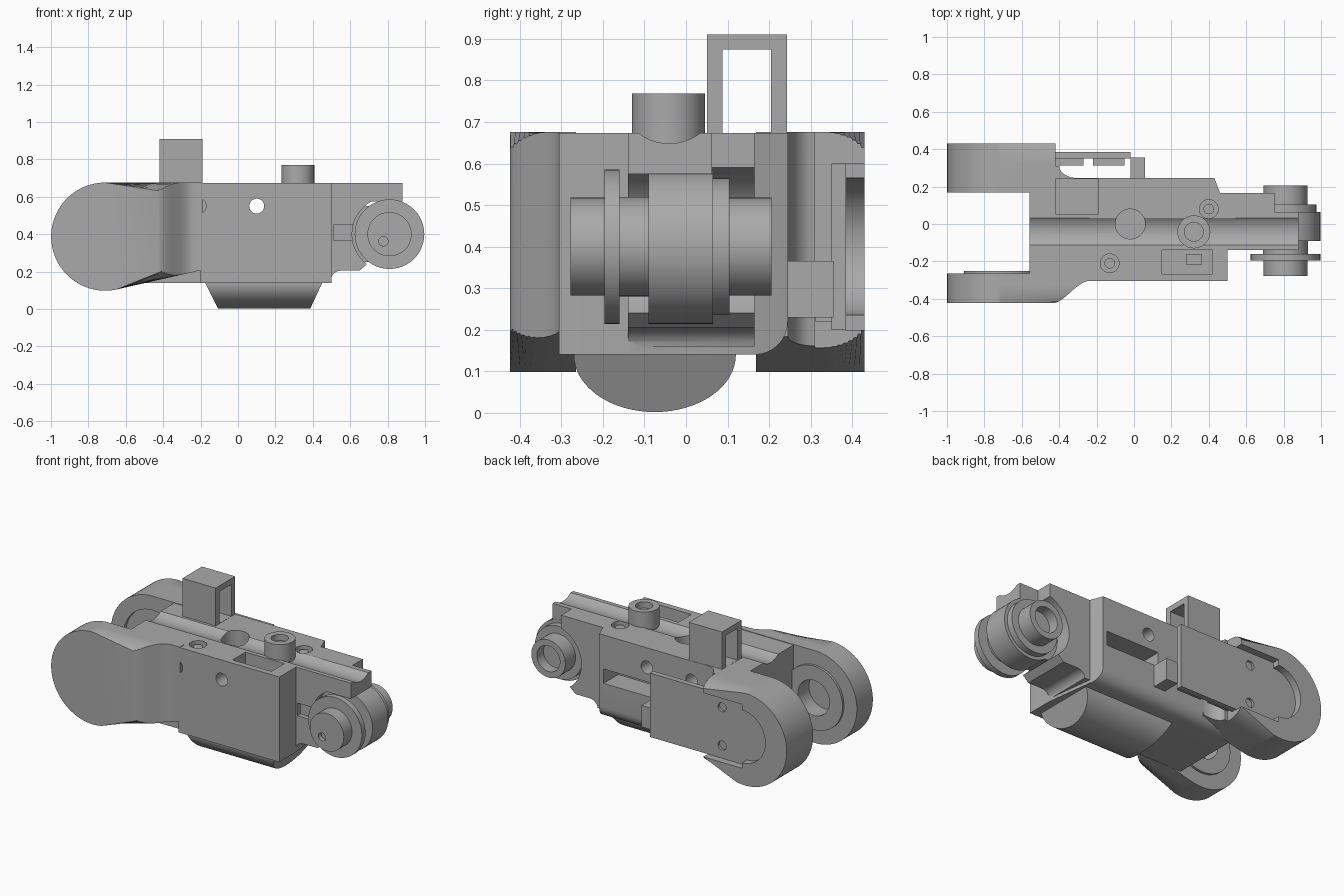
import bpy, bmesh
from math import sin, cos, pi
from mathutils import Vector

cube = bpy.data.objects.get("Cube")
if cube:
    bpy.data.objects.remove(cube, do_unlink=True)

grey = bpy.data.materials.new("plain grey")
grey.use_nodes = True
grey.diffuse_color = (0.4, 0.4, 0.4, 1)
grey.node_tree.nodes["Principled BSDF"].inputs["Base Color"].default_value = (0.4, 0.4, 0.4, 1)

# Maps a 2D profile point plus a depth to 3D for each extrusion axis
PLACE = {"x": lambda p, d: Vector((d, p[0], p[1])),
         "y": lambda p, d: Vector((p[0], d, p[1])),
         "z": lambda p, d: Vector((p[0], p[1], d))}


def prism(name, pts, axis, a, b, bevel=0, segs=8):
    """Extrude a profile from a to b; bevel rounds the rim at b."""
    bm = bmesh.new()
    lo = [bm.verts.new(PLACE[axis](p, a)) for p in pts]
    hi = [bm.verts.new(PLACE[axis](p, b)) for p in pts]
    bm.faces.new(lo)
    cap = bm.faces.new(hi)
    n = len(pts)
    for i in range(n):
        j = (i + 1) % n
        bm.faces.new((lo[i], lo[j], hi[j], hi[i]))
    if bevel:
        bmesh.ops.bevel(bm, geom=list(cap.edges), offset=bevel, segments=segs,
                        affect="EDGES", profile=0.5)
    bmesh.ops.recalc_face_normals(bm, faces=bm.faces)
    mesh = bpy.data.meshes.new(name)
    bm.to_mesh(mesh)
    bm.free()
    mesh.materials.append(grey)
    ob = bpy.data.objects.new(name, mesh)
    bpy.context.collection.objects.link(ob)
    return ob


def arc(cx, cy, rx, ry, a0, a1, n=16):
    return [(cx + rx * cos(pi * (a0 + (a1 - a0) * i / n) / 180),
             cy + ry * sin(pi * (a0 + (a1 - a0) * i / n) / 180)) for i in range(n + 1)]


def disc(name, c, r, axis, a, b, bevel=0, segs=1):
    return prism(name, arc(c[0], c[1], r, r, 0, 360, 48)[:-1], axis, a, b, bevel, segs)


def box(name, x, y, z):
    return prism(name, [(x[0], y[0]), (x[1], y[0]), (x[1], y[1]), (x[0], y[1])], "z", *z)


def combine(ob, op, *others):
    """Apply a boolean with each helper solid, then discard the helper."""
    bpy.context.view_layer.objects.active = ob
    for other in others:
        mod = ob.modifiers.new("cut", "BOOLEAN")
        mod.operation, mod.object, mod.solver = op, other, "EXACT"
        bpy.ops.object.modifier_apply(modifier=mod.name)
        bpy.data.objects.remove(other, do_unlink=True)
    return ob


TOP = 0.673
PIVOT = (0.81, 0.40)
EYE = (-0.71, 0.387)

# Main body: plan outline trimmed by a cross-section with a rounded lower back edge
plan = [(-0.56, -0.265), (-0.2, -0.265), (-0.2, -0.305), (0.5, -0.305), (0.5, -0.14),
        (0.46, 0.165), (0.43, 0.245), (-0.56, 0.245)]
section = [(-0.4, TOP), (-0.4, 0.14)] + arc(0.165, 0.22, 0.08, 0.08, -90, 0, 8) + [(0.245, TOP)]
body = prism("body", plan, "z", 0.05, 0.8)
combine(body, "INTERSECT", prism("section", section, "x", -0.8, 0.8))

# Arm reaching to the pivot, hollowed round it, then the top rail
arm_profile = [(0.4, TOP), (0.4, 0.16)] + arc(0.55, 0.15, 0.055, 0.055, 170, 90, 6) + \
    [(0.65, 0.205), (0.7, 0.25), (0.75, 0.3), (0.75, TOP)]
arm = prism("arm", arm_profile, "y", -0.14, 0.165)
combine(arm, "DIFFERENCE", disc("hollow", PIVOT, 0.2, "y", -0.3, 0.3),
        box("arm_slot", (0.51, 0.72), (-0.2, -0.11), (0.37, 0.45)))
combine(body, "UNION", arm, box("rail", (0.45, 0.88), (-0.14, 0.063), (0.575, TOP)))

# Grooves, holes and pockets in the body
combine(body, "DIFFERENCE",
        disc("groove", (-0.04, 0.768), 0.12, "x", -0.9, 1.1),
        disc("round_pocket", (-0.02, 0.0), 0.08, "z", 0.57, 0.8),
        box("top_pocket", (0.15, 0.42), (-0.268, -0.14), (0.5, 0.8)),
        box("back_slot", (0.03, 0.4), (0.1, 0.4), (0.37, 0.46)),
        disc("through_hole", (0.1, 0.55), 0.04, "y", -0.5, 0.5),
        disc("front_hole", (-0.21, 0.55), 0.04, "y", -0.5, -0.2),
        disc("back_hole", (-0.21, 0.55), 0.04, "y", 0.15, 0.5))
for x, y in ((0.4, 0.08), (-0.13, -0.21)):
    combine(body, "DIFFERENCE", disc("screw_hole", (x, y), 0.05, "z", 0.63, 0.8))
    disc("screw", (x, y), 0.028, "z", 0.6, 0.66)
box("pocket_insert", (0.28, 0.36), (-0.22, -0.16), (0.49, 0.58))

# Belly: half-ellipse trough with slanted ends
belly = prism("belly", arc(-0.075, 0.14, 0.195, 0.138, 180, 360, 32) + [(0.12, 0.16), (-0.27, 0.16)],
              "x", -0.4, 0.7)
combine(belly, "INTERSECT", prism("slant", [(-0.18, 0.15), (-0.105, 0.0), (0.385, 0.0), (0.455, 0.15)],
                                  "y", -0.5, 0.5))

# Ears: one rounded side profile, trimmed in plan
ear_profile = arc(EYE[0], EYE[1], 0.289, 0.289, 90, 282, 40) + [(0.0, 0.252), (0.0, 0.676)]
front_ear = prism("front_ear", ear_profile, "y", -0.265, -0.423, 0.095)
curve = []
for i in range(17):
    t = i / 16
    curve.append((-0.44 + 0.2 * t, -0.425 + 0.12 * t * t * (3 - 2 * t)))
combine(front_ear, "INTERSECT",
        prism("front_plan", [(-1.1, -0.2), (-1.1, -0.425)] + curve + [(-0.19, -0.305), (-0.19, -0.2)],
              "z", 0, 1))
combine(front_ear, "UNION", disc("boss", EYE, 0.2, "y", -0.3, -0.25))
combine(front_ear, "DIFFERENCE", disc("eye", EYE, 0.11, "y", -0.36, 0))

back_ear = prism("back_ear", ear_profile, "y", 0.168, 0.43, 0.1)
combine(back_ear, "INTERSECT",
        prism("back_plan", [(-1.1, 0.1), (-1.1, 0.5), (-0.42, 0.5), (-0.42, 0.31)] +
              arc(-0.3, 0.31, 0.1, 0.065, 180, 270, 8) + [(-0.3, 0.1)], "z", 0, 1))
plate_profile = [(-0.02, 0.6), (-0.69, 0.6)] + arc(-0.69, 0.4, 0.16, 0.165, 90, 270, 20) + \
    [(-0.69, 0.2), (-0.02, 0.2)]
combine(back_ear, "DIFFERENCE",
        disc("ear_recess", EYE, 0.2, "y", 0.1, 0.19),
        disc("eye", EYE, 0.11, "y", 0.1, 0.28),
        prism("plate_recess", plate_profile, "y", 0.383, 0.5))

# Back cover plate with screw holes, its support block and the small connectors
plate = prism("back_plate", plate_profile, "y", 0.35, 0.385)
for z in (0.28, 0.52):
    combine(plate, "DIFFERENCE", disc("plate_hole", (-0.52, z), 0.028, "y", 0.37, 0.5))
    combine(back_ear, "DIFFERENCE", disc("plate_hole", (-0.52, z), 0.028, "y", 0.33, 0.5))
box("support_block", (-0.02, 0.06), (0.23, 0.355), (0.23, 0.365))
for x0, x1 in ((-0.43, -0.27), (-0.22, -0.05)):
    box("connector", (x0, x1), (0.312, 0.352), (0.22, 0.34))

# Square sight tube on top
sight = box("sight_tube", (-0.42, -0.19), (0.05, 0.243), (0.64, 0.91))
combine(sight, "DIFFERENCE", box("sight_opening", (-0.6, 0.0), (0.088, 0.205), (0.674, 0.874)))

# Push button
button = disc("button", (0.32, -0.042), 0.088, "z", 0.6, 0.769, 0.03, 6)
combine(button, "DIFFERENCE", disc("button_dimple", (0.32, -0.042), 0.05, "z", 0.73, 0.9))

# Pivot: barrel, flanges, hub and end caps on one axis
disc("front_flange", PIVOT, 0.186, "y", -0.16, -0.196, 0.01)
disc("pivot_barrel", PIVOT, 0.186, "y", -0.09, 0.065)
disc("back_flange", PIVOT, 0.165, "y", 0.06, 0.105)
disc("pivot_hub", PIVOT, 0.12, "y", -0.17, -0.08)
box("pivot_neck", (0.55, 0.81), (-0.09, 0.063), (0.25, 0.55))
front_cap = disc("front_cap", PIVOT, 0.118, "y", -0.19, -0.278, 0.018)
combine(front_cap, "DIFFERENCE", disc("pin_hole", (0.777, 0.362), 0.025, "y", -0.4, -0.25))
back_cap = disc("back_cap", PIVOT, 0.118, "y", 0.1, 0.206, 0.018)
combine(back_cap, "DIFFERENCE", disc("cap_bore", PIVOT, 0.08, "y", 0.14, 0.4))

# Smooth rounded surfaces while keeping edges crisp
bpy.ops.object.select_all(action="DESELECT")
for ob in bpy.context.collection.objects:
    if ob.type == "MESH" and grey.name in ob.data.materials:
        ob.select_set(True)
        bpy.context.view_layer.objects.active = ob
bpy.ops.object.shade_smooth_by_angle(angle=pi / 6)
